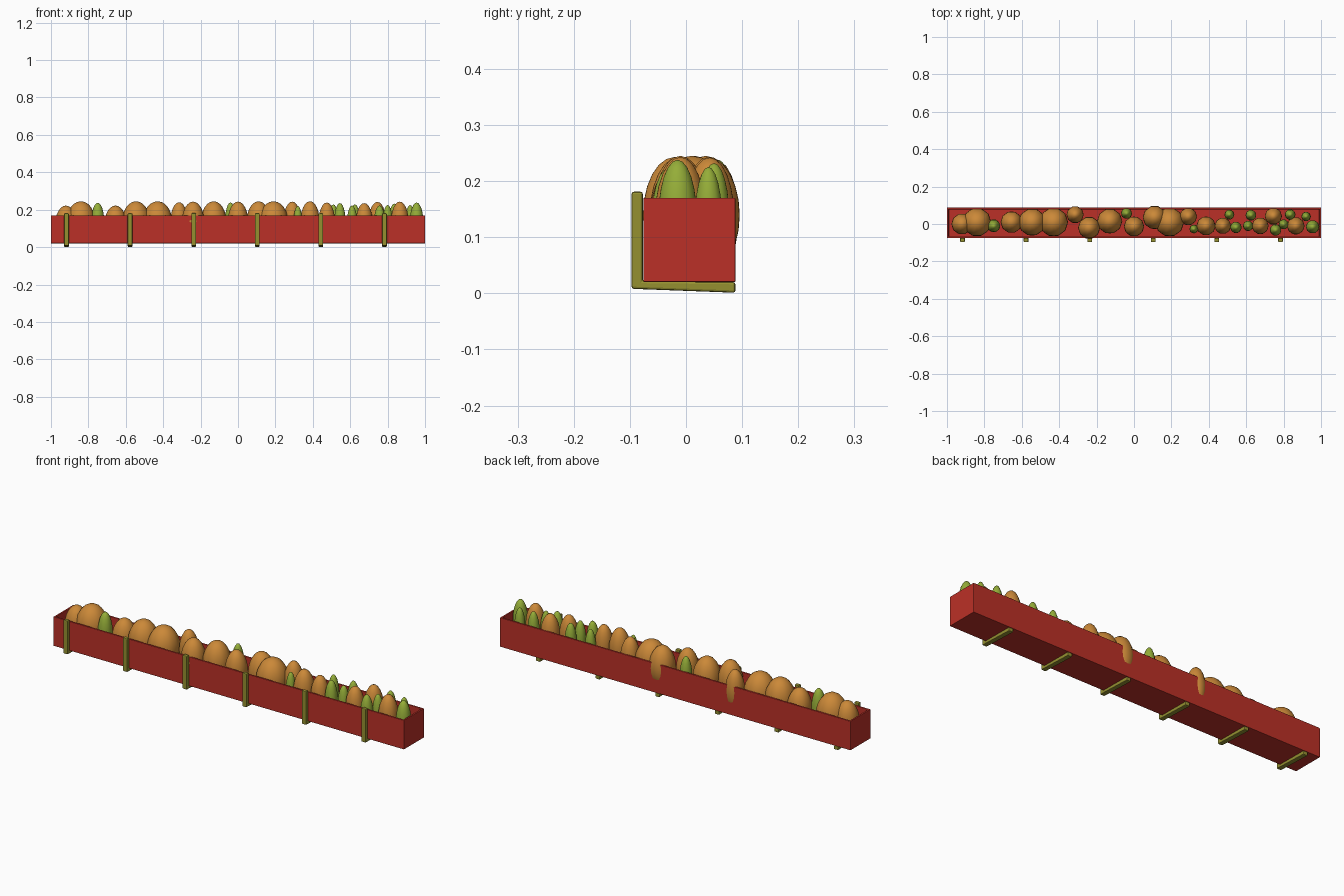
import bpy, bmesh, math
from mathutils import Matrix

if "Cube" in bpy.data.objects:
    bpy.data.objects.remove(bpy.data.objects["Cube"])


def material(name, color):
    m = bpy.data.materials.new(name)
    m.diffuse_color = (*color, 1)
    m.use_nodes = True
    m.node_tree.nodes["Principled BSDF"].inputs["Base Color"].default_value = m.diffuse_color
    return m


RED = material("red_paint", (0.5, 0.03, 0.02))
OLIVE = material("olive_metal", (0.3, 0.28, 0.03))
ORANGE = material("orange_skin", (0.6, 0.25, 0.04))
GREEN = material("green_skin", (0.3, 0.42, 0.04))


def make(name, bm, mat, bevel=0.0, smooth=False):
    mesh = bpy.data.meshes.new(name)
    bmesh.ops.recalc_face_normals(bm, faces=bm.faces)
    for f in bm.faces:
        f.smooth = smooth
    bm.to_mesh(mesh)
    bm.free()
    mesh.materials.append(mat)
    ob = bpy.data.objects.new(name, mesh)
    bpy.context.collection.objects.link(ob)
    if bevel:
        b = ob.modifiers.new("bevel", 'BEVEL')
        b.width, b.segments = bevel, 2
    return ob


# open trough: box with inset top pushed down to the floor
X, Y0, Y1, Z0, Z1 = 1.0, -0.076, 0.088, 0.02, 0.17
WALL, FLOOR = 0.013, 0.034
bm = bmesh.new()
bmesh.ops.create_cube(bm, size=1, matrix=Matrix.Translation((0, (Y0 + Y1) / 2, (Z0 + Z1) / 2))
                      @ Matrix.Diagonal((2 * X, Y1 - Y0, Z1 - Z0, 1)))
top = max(bm.faces, key=lambda f: f.calc_center_median().z)
bmesh.ops.inset_region(bm, faces=[top], thickness=WALL)
new = bmesh.ops.extrude_discrete_faces(bm, faces=[top])["faces"][0]
for v in new.verts:
    v.co.z = FLOOR
make("trough", bm, RED, bevel=0.002)

# L-shaped brackets running up the front and under the floor
PROFILE = [(-0.097, 0.008), (0.088, 0.001), (0.088, 0.02), (-0.077, 0.022),
           (-0.077, 0.181), (-0.097, 0.181)]
for i in range(6):
    x = -0.917 + 0.34 * i
    bm = bmesh.new()
    face = bm.faces.new([bm.verts.new((x - 0.0125, y, z)) for y, z in PROFILE])
    ext = bmesh.ops.extrude_face_region(bm, geom=[face])["geom"]
    bmesh.ops.translate(bm, vec=(0.025, 0, 0),
                        verts=[g for g in ext if isinstance(g, bmesh.types.BMVert)])
    make(f"bracket_{i + 1}", bm, OLIVE, bevel=0.004)

# gourds standing on the trough floor: x, y, radius, top height
GOURDS = [
    (-0.92, 0.00, .055, .222), (-0.84, 0.01, .075, .245), (-0.75, -.01, .034, .237),
    (-0.655, 0.01, .057, .222), (-0.545, 0.01, .072, .245), (-0.43, 0.01, .076, .245),
    (-0.315, 0.05, .045, .24), (-0.24, -.02, .058, .243), (-0.13, 0.015, .066, .245),
    (-0.04, 0.057, .029, .238), (0.0, -.013, .053, .243), (0.11, 0.035, .062, .245),
    (0.19, 0.01, .076, .245), (0.29, 0.04, .046, .243), (0.32, -.027, .023, .22),
    (0.385, -.01, .05, .245), (0.475, -.01, .043, .238), (0.51, 0.05, .026, .228),
    (0.545, -.018, .03, .235), (0.625, 0.047, .028, .228), (0.61, -.01, .027, .222),
    (0.675, -.01, .044, .235), (0.745, 0.042, .045, .242), (0.757, -.032, .03, .222),
    (0.80, -.002, .026, .225), (0.835, 0.05, .028, .232), (0.865, -.01, .046, .243),
    (0.92, 0.04, .025, .225), (0.955, -.015, .035, .238),
]
for i, (x, y, r, top_z) in enumerate(GOURDS):
    bm = bmesh.new()
    bmesh.ops.create_uvsphere(bm, u_segments=20, v_segments=12, radius=1)
    rz = (top_z - FLOOR) / 2
    for v in bm.verts:
        rib = 1 + 0.02 * math.cos(10 * math.atan2(v.co.y, v.co.x))
        v.co.x, v.co.y = v.co.x * r * rib + x, v.co.y * r * rib + y
        v.co.z = v.co.z * rz + FLOOR + rz
    make(f"gourd_{i + 1}", bm, ORANGE if r > 0.04 else GREEN, smooth=True)
